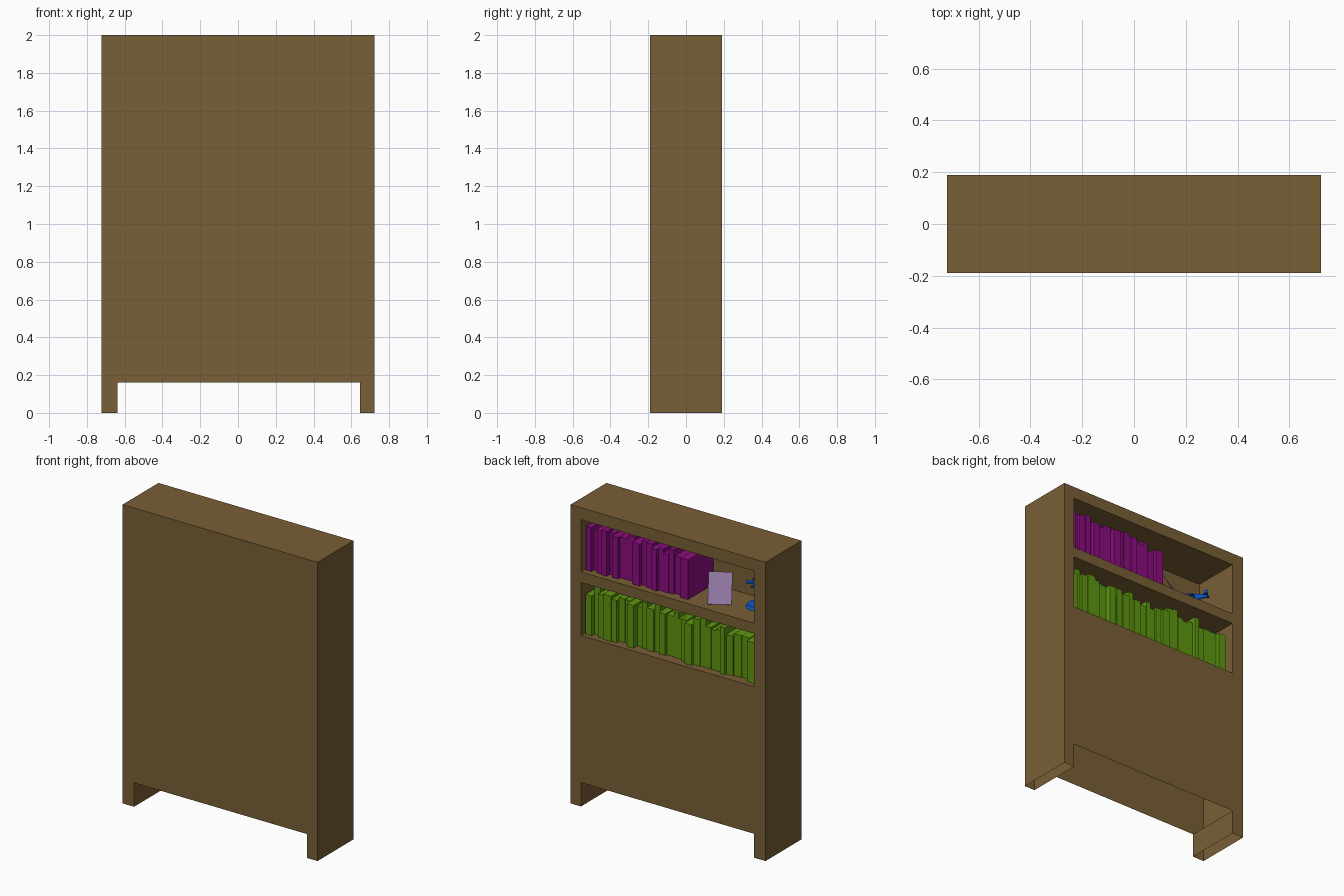
import bpy, bmesh, math, random
from mathutils import Matrix, Vector

if "Cube" in bpy.data.objects:
    bpy.data.objects.remove(bpy.data.objects["Cube"])

random.seed(4)


def material(name, rgb):
    m = bpy.data.materials.new(name)
    m.diffuse_color = (*rgb, 1)
    m.use_nodes = True
    m.node_tree.nodes["Principled BSDF"].inputs["Base Color"].default_value = m.diffuse_color
    return m


WOOD = material("wood", (0.19, 0.116, 0.037))
PURPLE = material("purple_covers", (0.27, 0.004, 0.22))
GREEN = material("green_covers", (0.113, 0.306, 0.005))
BLUE = material("blue_paint", (0.005, 0.095, 0.59))
LILAC = material("lilac_card", (0.295, 0.195, 0.38))


def finish(bm, name, mat):
    me = bpy.data.meshes.new(name)
    bm.to_mesh(me)
    bm.free()
    ob = bpy.data.objects.new(name, me)
    bpy.context.collection.objects.link(ob)
    me.materials.append(mat)
    return ob


def add_box(bm, lo, hi):
    lo, hi = Vector(lo), Vector(hi)
    mat = Matrix.Translation((lo + hi) / 2) @ Matrix.Diagonal((*(hi - lo), 1))
    return bmesh.ops.create_cube(bm, size=1, matrix=mat)["verts"]


W, D, H, FOOT = 0.722, 0.19, 2.0, 0.16
X0, X1 = -0.637, 0.645
NICHES = [(1.57, 1.92), (1.145, 1.50)]
NICHE_BACK = -0.13

# Cabinet shell: legged outline extruded in depth, hollow and open underneath
bm = bmesh.new()
outline = [(-W, 0), (X0, 0), (X0, FOOT), (X1, FOOT), (X1, 0), (W, 0), (W, H), (-W, H)]
front = bm.faces.new([bm.verts.new((x, -D, z)) for x, z in outline])
ext = bmesh.ops.extrude_face_region(bm, geom=[front], use_keep_orig=True)["geom"]
bmesh.ops.translate(bm, vec=(0, 2 * D, 0), verts=[v for v in ext if isinstance(v, bmesh.types.BMVert)])
bmesh.ops.recalc_face_normals(bm, faces=bm.faces)
opened = [f for f in bm.faces if f.normal.z < -0.9 or f.normal.y > 0.9]
bmesh.ops.delete(bm, geom=opened, context="FACES_ONLY")
finish(bm, "cabinet_shell", WOOD)

# Rear face: two stiles, rails and the lower panel around the openings
bm = bmesh.new()
strips = [(-W, X0, 0, H), (X1, W, 0, H), (X0, X1, NICHES[0][1], H),
          (X0, X1, NICHES[1][1], NICHES[0][0]), (X0, X1, FOOT, NICHES[1][0])]
for x0, x1, z0, z1 in strips:
    bm.faces.new([bm.verts.new((x, D, z)) for x, z in ((x1, z0), (x0, z0), (x0, z1), (x1, z1))])
bmesh.ops.remove_doubles(bm, verts=bm.verts, dist=1e-4)
finish(bm, "rear_frame", WOOD)

# Shelf niches: inward-facing boxes open at the rear
bm = bmesh.new()
for z0, z1 in NICHES:
    add_box(bm, (X0, NICHE_BACK, z0), (X1, D, z1))
bm.normal_update()
bmesh.ops.delete(bm, geom=[f for f in bm.faces if f.normal.y > 0.9], context="FACES_ONLY")
bmesh.ops.reverse_faces(bm, faces=bm.faces)
finish(bm, "shelf_niches", WOOD)


# Rows of books with varied width, height and depth
def book_row(name, mat, x_start, x_end, z, count, h_range):
    bm = bmesh.new()
    widths = [random.uniform(0.7, 1.3) for _ in range(count)]
    scale = (x_start - x_end) / sum(widths)
    x = x_start
    for w in widths:
        w *= scale
        spine = random.uniform(0.115, 0.16)
        add_box(bm, (x - w, NICHE_BACK + 0.005, z), (x, spine, z + random.uniform(*h_range)))
        x -= w
    finish(bm, name, mat)


book_row("upper_books", PURPLE, 0.635, -0.115, 1.57, 17, (0.25, 0.305))
book_row("lower_books", GREEN, 0.635, -0.61, 1.145, 28, (0.265, 0.325))

# Leaning picture card
bm = bmesh.new()
add_box(bm, (-0.073, -0.003, 0), (0.073, 0.003, 0.20))
card = finish(bm, "picture_card", LILAC)
card.matrix_world = (Matrix.Translation((-0.316, 0.096, 1.573))
                     @ Matrix.Rotation(math.atan2(0.076, 0.125), 4, "Z")
                     @ Matrix.Rotation(math.radians(31), 4, "X"))

# Small model plane on a round stand
bm = bmesh.new()


def cone(r1, r2, depth, mat):
    bmesh.ops.create_cone(bm, cap_ends=True, segments=12, radius1=r1, radius2=r2, depth=depth, matrix=mat)


cone(0.065, 0.055, 0.02, Matrix.Translation((0, 0, 0.01)))
cone(0.008, 0.008, 0.14, Matrix.Translation((0, 0, 0.085)))
along = Matrix.Rotation(math.pi / 2, 4, "Y")
cone(0.02, 0.02, 0.07, Matrix.Translation((0.02, 0, 0.16)) @ along)
cone(0.008, 0.02, 0.065, Matrix.Translation((-0.0475, 0, 0.16)) @ along)
cone(0.02, 0.008, 0.02, Matrix.Translation((0.065, 0, 0.16)) @ along)
add_box(bm, (0.0, -0.06, 0.150), (0.04, 0.06, 0.158))
add_box(bm, (-0.08, -0.03, 0.160), (-0.058, 0.03, 0.166))
add_box(bm, (-0.08, -0.004, 0.160), (-0.058, 0.004, 0.20))
plane = finish(bm, "toy_plane_on_stand", BLUE)
plane.matrix_world = Matrix.Translation((-0.51, -0.015, 1.57)) @ Matrix.Rotation(math.radians(-56), 4, "Z")
